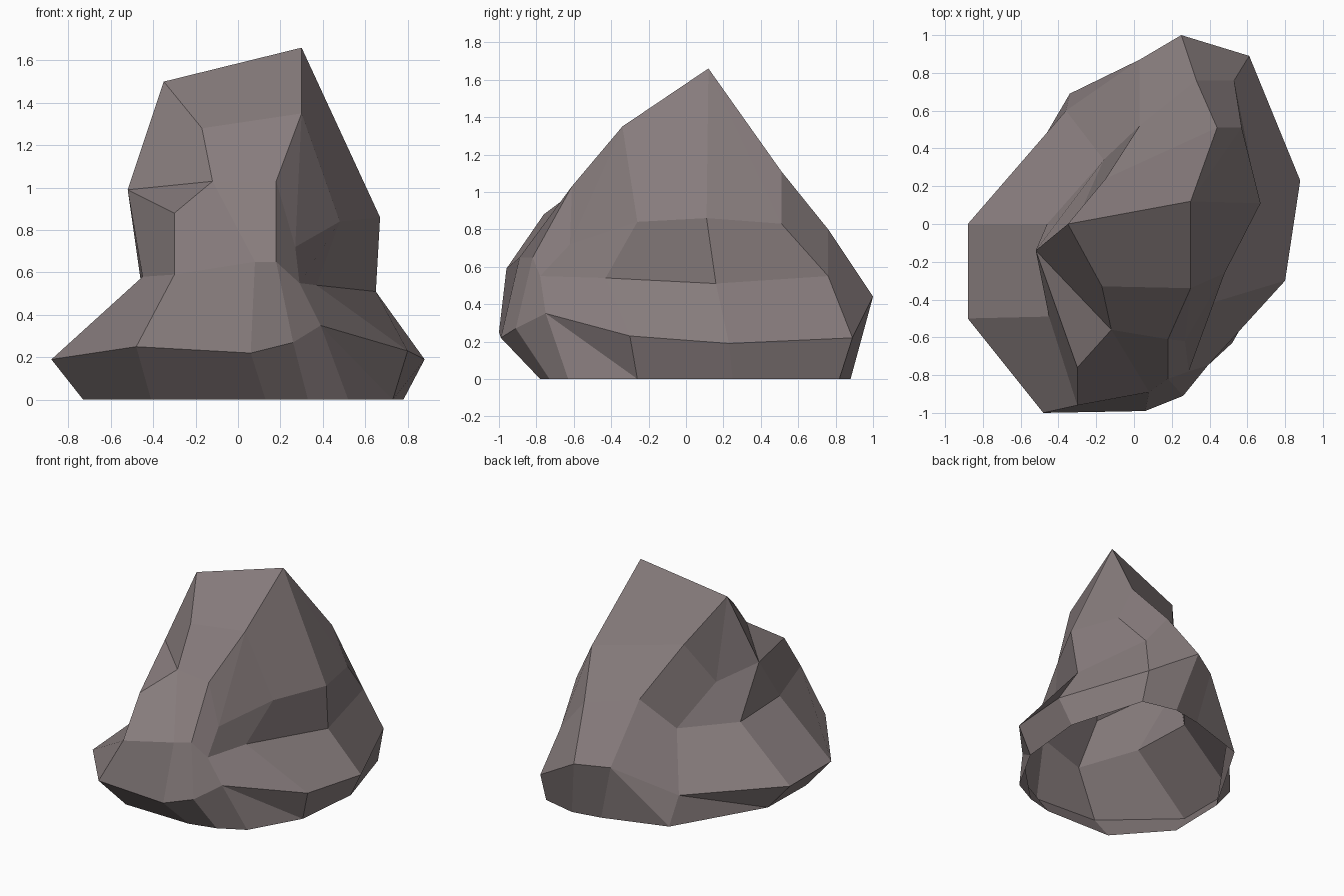
import bpy
import bmesh

# Remove the default cube only
default_cube = bpy.data.objects.get("Cube")
if default_cube:
    bpy.data.objects.remove(default_cube, do_unlink=True)


def make_material(name, colour):
    material = bpy.data.materials.new(name)
    material.use_nodes = True
    material.diffuse_color = colour
    shader = next(n for n in material.node_tree.nodes if n.type == "BSDF_PRINCIPLED")
    shader.inputs["Base Color"].default_value = colour
    shader.inputs["Roughness"].default_value = 1
    return material


def add_ring(bm, points):
    """Add one horizontal contour of the boulder and return its vertices."""
    return [bm.verts.new(point) for point in points]


def add_face(bm, corners):
    """Add a face, dropping corners that neighbouring columns share."""
    unique = list(dict.fromkeys(corners))
    if len(unique) > 2:
        bm.faces.new(unique)


def bridge(bm, lower, upper):
    """Join two contours of equal length with a band of flat facets."""
    count = len(lower)
    for i in range(count):
        j = (i + 1) % count
        add_face(bm, (lower[i], lower[j], upper[j], upper[i]))


# Footprint on the ground, counter-clockwise from the right side
foot_outline = [(-.73, -.41), (-.41, -.77), (.13, -.78), (.33, -.73),
                (.52, -.63), (.73, -.26), (.78, .25), (.61, .82),
                (.35, .88), (.13, .84), (-.34, .69), (-.72, .04)]

# Widest contour, where the undercut base meets the sloping ledge
rim_points = [(-.88, -.5, .19), (-.48, -1, .25), (.06, -.99, .22), (.26, -.91, .27),
              (.39, -.75, .35), (.8, -.3, .23), (.88, .23, .19), (.61, .89, .22),
              (.25, 1, .44), (.03, .87, .42), (-.36, .6, .21), (-.88, 0, .19)]

# Pinched contour above the ledge
waist_points = [(-.45, -.49, .58), (-.3, -.96, .59), (.08, -.89, .65), (.18, -.82, .65),
                (.29, -.78, .55), (.37, -.43, .54), (.65, .16, .51), (.53, .76, .55),
                (.33, .76, .8), (.03, .52, .81), (-.16, .34, .57), (-.46, 0, .57)]

# Shoulder contour, which closes onto its first point
shoulder_points = [(-.52, -.14, .99), (-.3, -.76, .88), (-.12, -.56, 1.03),
                   (.18, -.61, 1.03), (.27, -.62, .72), (.48, -.26, .84),
                   (.67, .11, .86), (.57, .51, .83), (.44, .51, 1.11),
                   (-.15, .24, 1.17), (-.29, .05, .85)]

# Slanted summit facet
crown_points = [(-.35, 0, 1.5), (-.17, -.33, 1.28), (.3, -.34, 1.35), (.3, .12, 1.66)]

bm = bmesh.new()
foot = add_ring(bm, [(x, y, 0) for x, y in foot_outline])
rim = add_ring(bm, rim_points)
waist = add_ring(bm, waist_points)
shoulder = add_ring(bm, shoulder_points)
shoulder.append(shoulder[0])
crown = add_ring(bm, crown_points)
back_corner, front_corner, brow, peak = crown

# Each shoulder point runs up to one summit corner
summit = ([back_corner] + [front_corner] * 2 + [brow] * 3
          + [peak] * 3 + [back_corner] * 3)

# Bands of facets; the underside stays open
for lower, upper in ((foot, rim), (rim, waist), (waist, shoulder), (shoulder, summit)):
    bridge(bm, lower, upper)
add_face(bm, crown)

# Flat upper cheek beside the front ridge, over a small triangular facet
ridge_edge = bm.edges.get((shoulder[1], front_corner))
bmesh.ops.dissolve_edges(bm, edges=[ridge_edge], use_verts=False)

# Creases across the bent facets
for start, end in ((shoulder[0], shoulder[2]), (rim[4], foot[5]),
                   (rim[9], foot[10]), (rim[10], foot[11])):
    bmesh.ops.connect_verts(bm, verts=[start, end])

mesh = bpy.data.meshes.new("boulder")
bm.to_mesh(mesh)
bm.free()
mesh.materials.append(make_material("warm grey stone", (.25, .208, .21, 1)))
boulder = bpy.data.objects.new("boulder", mesh)
bpy.context.collection.objects.link(boulder)
